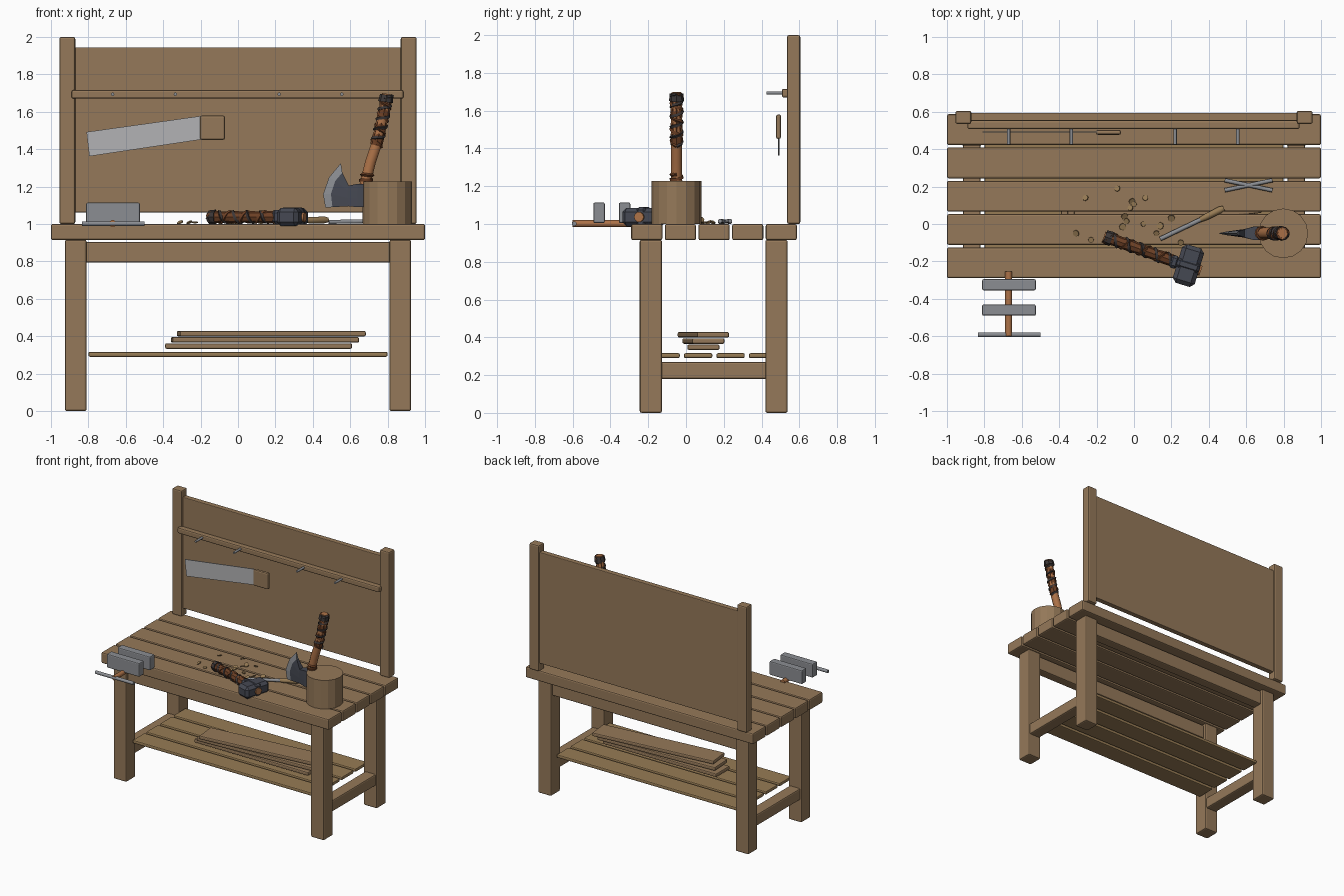
import bpy, bmesh, math, random
from mathutils import Vector, Matrix

cube = bpy.data.objects.get("Cube")
if cube:
    bpy.data.objects.remove(cube)


def material(name, r, g, b):
    m = bpy.data.materials.new(name)
    m.use_nodes = True
    m.diffuse_color = (r, g, b, 1)
    m.node_tree.nodes["Principled BSDF"].inputs["Base Color"].default_value = (r, g, b, 1)
    return m


WOOD = material("bench wood", 0.30, 0.19, 0.10)
PALE = material("tool handle wood", 0.31, 0.20, 0.09)
ORANGE = material("orange wood", 0.42, 0.17, 0.065)
LEATHER = material("brown leather", 0.15, 0.05, 0.018)
STRAP = material("dark strap", 0.045, 0.038, 0.038)
IRON = material("dark iron", 0.06, 0.065, 0.085)
STEEL = material("grey steel", 0.26, 0.27, 0.29)
BLADE = material("bright blade", 0.45, 0.45, 0.46)


def finish(name, bm, *mats):
    bmesh.ops.recalc_face_normals(bm, faces=bm.faces)
    me = bpy.data.meshes.new(name)
    bm.to_mesh(me)
    bm.free()
    for m in mats:
        me.materials.append(m)
    ob = bpy.data.objects.new(name, me)
    bpy.context.collection.objects.link(ob)
    return ob


def box(name, x, y, z, mat=WOOD, bevel=0.01, turn=0, segments=2):
    """Bevelled box from (low, high) ranges, turned about its own vertical axis."""
    bm = bmesh.new()
    bmesh.ops.create_cube(bm, size=1)
    bmesh.ops.scale(bm, vec=[b - a for a, b in (x, y, z)], verts=bm.verts)
    if bevel:
        bmesh.ops.bevel(bm, geom=bm.edges[:], offset=bevel, segments=segments,
                        profile=0.5, affect='EDGES')
    ob = finish(name, bm, mat)
    ob.location = [(a + b) / 2 for a, b in (x, y, z)]
    ob.rotation_euler.z = math.radians(turn)
    return ob


def tube(name, pts, radius, mat, resolution=3, radii=None):
    """Capped round rod along a path."""
    cu = bpy.data.curves.new(name, 'CURVE')
    cu.dimensions = '3D'
    cu.bevel_depth = radius
    cu.bevel_resolution = resolution
    cu.use_fill_caps = True
    sp = cu.splines.new('POLY')
    sp.points.add(len(pts) - 1)
    for i, p in enumerate(pts):
        sp.points[i].co = (*p, 1)
        sp.points[i].radius = radii[i] if radii else 1
    tmp = bpy.data.objects.new(name + " path", cu)
    me = bpy.data.meshes.new_from_object(tmp)
    bpy.data.objects.remove(tmp)
    me.materials.clear()
    me.materials.append(mat)
    ob = bpy.data.objects.new(name, me)
    bpy.context.collection.objects.link(ob)
    bpy.ops.object.select_all(action='DESELECT')
    ob.select_set(True)
    bpy.context.view_layer.objects.active = ob
    bpy.ops.object.shade_smooth_by_angle(angle=math.radians(40))
    return ob


def along(path, t):
    """Point and direction at fraction t of a path."""
    f = min(max(t, 0), 0.9999) * (len(path) - 1)
    a, b = Vector(path[int(f)]), Vector(path[int(f) + 1])
    return a.lerp(b, f % 1), (b - a).normalized()


def wrap(name, path, start, end, radius, turns, thick, mat, side):
    """Strap wound around a path."""
    pts, n = [], abs(turns) * 12
    for i in range(n + 1):
        p, d = along(path, start + (end - start) * i / n)
        u = d.cross(Vector(side)).normalized()
        a = math.tau * turns * i / n
        pts.append(p + radius * (u * math.cos(a) + d.cross(u) * math.sin(a)))
    tube(name, pts, thick, mat, 0)


def grip(name, path, start, end, side):
    """Leather sleeve with wound straps and a dark end cap at the start."""
    sleeve = [along(path, start + (end - start) * i / 8)[0] for i in range(9)]
    tube(name + "_sleeve", sleeve, 0.032, LEATHER, 2,
         [1.1, 1, 0.93, 1.05, 0.9, 1, 0.93, 1.04, 1])
    wrap(name + "_dark_strap", path, start, end, 0.029, 5, 0.010, STRAP, side)
    wrap(name + "_brown_strap", path, start, end, 0.028, -4, 0.010, LEATHER, side)
    cap = [along(path, start + 0.07 * i)[0] for i in range(2)]
    tube(name + "_cap", cap, 0.040, STRAP, 2, [0.9, 1])
    butt = [along(path, start)[0] - along(path, start)[1] * 0.006, cap[1]]
    tube(name + "_butt", butt, 0.027, ORANGE, 2)


# Tabletop planks
for i in range(5):
    y = -0.29 + 0.178 * i
    box(f"top_plank_{i + 1}", (-1, 1), (y, y + 0.165), (0.914, 1.0))

# Legs, side stretchers and back posts
for side, s in (("left", 1), ("right", -1)):
    def span(a, b):
        return sorted((a * s, b * s))
    for end, y in (("front", -0.245), ("back", 0.42)):
        box(f"{end}_{side}_leg", span(0.81, 0.925), (y, y + 0.118), (0, 0.916))
    box(f"{side}_stretcher", span(0.82, 0.915), (-0.135, 0.43), (0.18, 0.27))
    box(f"{side}_back_post", span(0.87, 0.955), (0.535, 0.605), (1.0, 2.0))

# Aprons
box("front_apron", (-0.815, 0.815), (-0.225, -0.15), (0.793, 0.905))
box("back_apron", (-0.815, 0.815), (0.44, 0.52), (0.793, 0.905))

# Lower shelf and spare boards
for i in range(4):
    y = -0.183 + 0.172 * i
    box(f"shelf_plank_{i + 1}", (-0.8, 0.8), (y, y + 0.15), (0.29, 0.316), PALE, 0.008)
for i in range(3):
    x, z = 0.11 + 0.034 * i, 0.333 + 0.033 * i
    box(f"spare_board_{i + 1}", (x - 0.5, x + 0.5), (0.007, 0.177), (z, z + 0.029),
        WOOD, 0.008, 3 * i)

# Back panel, tool rail and pegs
box("back_panel", (-0.875, 0.875), (0.552, 0.594), (1.062, 1.945), WOOD, 0.005)
box("tool_rail", (-0.89, 0.885), (0.507, 0.553), (1.67, 1.716))
for i, x in enumerate((-0.67, -0.335, 0.22, 0.555)):
    tube(f"peg_{i + 1}", [(x, 0.425, 1.694), (x, 0.52, 1.694)], 0.009, STEEL)

# Hanging saw
bm = bmesh.new()
outline = [(-0.81, 1.492), (-0.195, 1.578), (-0.195, 1.452), (-0.795, 1.362)]
face = bm.faces.new([bm.verts.new((x, 0.488, z)) for x, z in outline])
ext = bmesh.ops.extrude_face_region(bm, geom=[face])
bmesh.ops.translate(bm, vec=(0, 0.006, 0),
                    verts=[v for v in ext["geom"] if isinstance(v, bmesh.types.BMVert)])
finish("saw_blade", bm, BLADE)
box("saw_handle", (-0.203, -0.07), (0.477, 0.503), (1.45, 1.58), WOOD, 0.01)

# Vise
for name, y in (("outer", -0.49), ("inner", -0.355)):
    box(f"vise_{name}_jaw", (-0.812, -0.525), (y, y + 0.06), (1.005, 1.114), STEEL, 0.008)
tube("vise_screw", [(-0.67, -0.6, 1.002), (-0.67, -0.255, 1.002)], 0.019, ORANGE)
tube("vise_bar", [(-0.835, -0.592, 1.002), (-0.5, -0.592, 1.002)], 0.013, STEEL)

# Chopping block
bm = bmesh.new()
bmesh.ops.create_cone(bm, cap_ends=True, segments=16, radius1=0.133, radius2=0.133, depth=0.228)
finish("chopping_block", bm, WOOD).location = (0.798, -0.05, 1.113)

# Axe handle, from top to bottom
AY = -0.05
haft = [(x, AY, z) for x, z in ((0.795, 1.69), (0.781, 1.6), (0.761, 1.51), (0.738, 1.42),
                                (0.708, 1.33), (0.685, 1.24), (0.66, 1.12))]
tube("axe_handle", haft, 0.030, ORANGE)
grip("axe_grip", haft, 0, 0.5, (0, 1, 0))
wrap("axe_binding", haft, 0.78, 0.92, 0.029, 3, 0.010, LEATHER, (0, 1, 0))

# Axe head: cutting edge, blade, neck and eye columns
columns = [
    (0.002, [(0.55, 1.325), (0.487, 1.25), (0.455, 1.16), (0.467, 1.088)]),
    (0.010, [(0.558, 1.275), (0.52, 1.23), (0.497, 1.16), (0.505, 1.09)]),
    (0.022, [(0.592, 1.205), (0.585, 1.18), (0.585, 1.14), (0.59, 1.095)]),
    (0.036, [(0.64, 1.215), (0.64, 1.18), (0.64, 1.14), (0.64, 1.09)]),
    (0.036, [(0.71, 1.215), (0.71, 1.18), (0.71, 1.14), (0.71, 1.09)])]
bm = bmesh.new()
rings = [[bm.verts.new((x, AY - h, z)) for x, z in col] +
         [bm.verts.new((x, AY + h, z)) for x, z in reversed(col)] for h, col in columns]
for k, (a, b) in enumerate(zip(rings, rings[1:])):
    for i in range(8):
        j = (i + 1) % 8
        bm.faces.new((a[i], a[j], b[j], b[i])).material_index = 1 if k == 0 else 0
bm.faces.new(rings[0]).material_index = 1
bm.faces.new(rings[-1])
finish("axe_head", bm, IRON, STEEL)

# Hammer
shaft = [(-0.155, -0.068, 1.037), (0.1, -0.158, 1.037), (0.358, -0.25, 1.037)]
tube("hammer_handle", shaft, 0.027, ORANGE)
grip("hammer_grip", shaft, 0, 0.72, (0, 0, 1))
box("hammer_head", (0.23, 0.352), (-0.33, -0.115), (0.988, 1.085), IRON, 0.022, -17, 1)
box("hammer_collar", (0.19, 0.24), (-0.238, -0.168), (1.0, 1.075), IRON, 0.015, -17, 1)
box("hammer_band", (0.228, 0.354), (-0.25, -0.195), (0.986, 1.089), IRON, 0.015, -17, 1)

# Chisel and crossed rods
tube("chisel_blade", [(0.14, -0.08, 1.013), (0.37, 0.03, 1.02)], 0.012, STEEL)
tube("chisel_handle", [(0.355, 0.023, 1.02), (0.38, 0.035, 1.02), (0.46, 0.075, 1.022),
                       (0.48, 0.085, 1.022)], 0.019, PALE, 3, [0.7, 0.9, 1, 0.7])
for i, s in enumerate((1, -1)):
    tube(f"loose_rod_{i + 1}", [(0.485, 0.207 - 0.027 * s, 1.011), (0.74, 0.207 + 0.027 * s, 1.016)],
         0.011, STEEL)

# Wood chips
random.seed(4)
spots = [(-0.09, 0.19), (-0.26, 0.14), (-0.01, 0.12), (0.06, 0.14), (-0.02, 0.085),
         (-0.05, 0.04), (-0.04, 0.015), (-0.06, -0.015), (-0.31, -0.05), (-0.23, -0.085),
         (0.14, -0.01), (0.12, -0.05), (0.2, 0.03), (0.25, -0.1), (0.0, 0.105), (0.05, 0.0)]
bm = bmesh.new()
for x, y in spots:
    tilt = Matrix.Rotation(random.uniform(-0.5, 0.5), 4, 'X') @ \
        Matrix.Rotation(random.uniform(-0.5, 0.5), 4, 'Y')
    r = random.uniform(0.014, 0.02)
    bmesh.ops.create_cone(bm, cap_ends=True, segments=8, radius1=r, radius2=r, depth=0.006,
                          matrix=Matrix.Translation((x, y, 1.009)) @ tilt)
finish("wood_chips", bm, PALE)
